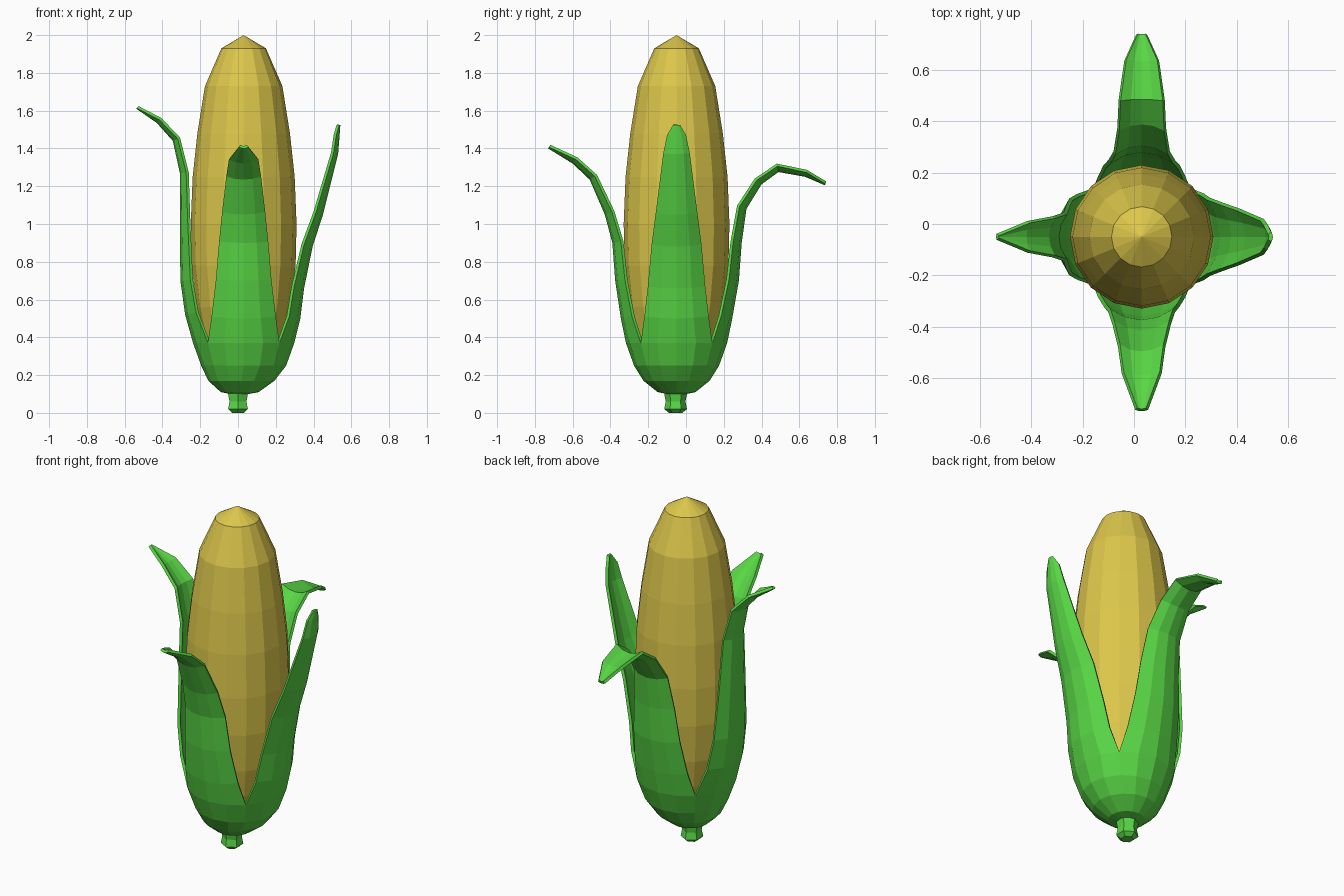
import bpy, bmesh
from math import sin, cos, asin, pi, radians
from mathutils import Vector

if "Cube" in bpy.data.objects:
    bpy.data.objects.remove(bpy.data.objects["Cube"])

CX, CY = 0.03, -0.05


def material(name, rgb):
    m = bpy.data.materials.new(name)
    m.diffuse_color = (*rgb, 1)
    m.use_nodes = True
    m.node_tree.nodes["Principled BSDF"].inputs["Base Color"].default_value = m.diffuse_color
    return m


def add_object(name, bm, mat):
    me = bpy.data.meshes.new(name)
    bm.to_mesh(me)
    bm.free()
    ob = bpy.data.objects.new(name, me)
    bpy.context.collection.objects.link(ob)
    me.materials.append(mat)
    return ob


def lathe(name, profile, sides, centre, mat, turn=0):
    """Closed surface of revolution from (radius, height) pairs."""
    bm = bmesh.new()
    rings = [[bm.verts.new((centre[0] + r * cos(turn + 2 * pi * i / sides),
                            centre[1] + r * sin(turn + 2 * pi * i / sides), z))
              for i in range(sides)] for r, z in profile]
    for a, b in zip(rings, rings[1:]):
        for i in range(sides):
            j = (i + 1) % sides
            bm.faces.new((a[i], a[j], b[j], b[i]))
    bm.faces.new(rings[0][::-1])
    bm.faces.new(rings[-1])
    bmesh.ops.remove_doubles(bm, verts=bm.verts, dist=0.0005)
    return add_object(name, bm, mat)


yellow = material("corn_yellow", (0.72, 0.57, 0.07))
green = material("husk_green", (0.10, 0.68, 0.06))

# Cob
lathe("cob", [(0.08, 0.16), (0.17, 0.28), (0.215, 0.40), (0.25, 0.56), (0.275, 0.78),
              (0.28, 1.0), (0.27, 1.25), (0.245, 1.48), (0.205, 1.73),
              (0.118, 1.93), (0.0, 2.0)], 16, (CX, CY), yellow)

# Stalk
lathe("stalk", [(0.035, 0.0), (0.06, 0.02), (0.052, 0.06), (0.06, 0.10), (0.055, 0.14)],
      6, (0.0, -0.055), green, pi / 6)

# Husk: shared cup rows (distance, height), then each leaf (distance, height, half width)
CUP = [(0.05, 0.10), (0.10, 0.11), (0.175, 0.17), (0.225, 0.25), (0.268, 0.37)]
LEAVES = {
    0: [(0.30, 0.50, 0.17), (0.32, 0.66, 0.152), (0.365, 0.88, 0.132), (0.42, 1.05, 0.11),
        (0.50, 1.37, 0.07), (0.508, 1.47, 0.05), (0.512, 1.525, 0.018)],
    90: [(0.295, 0.50, 0.17), (0.33, 0.70, 0.15), (0.345, 0.90, 0.13), (0.37, 1.08, 0.11),
         (0.45, 1.21, 0.095), (0.54, 1.275, 0.09), (0.68, 1.25, 0.068), (0.785, 1.205, 0.022)],
    180: [(0.31, 0.52, 0.167), (0.335, 0.70, 0.15), (0.338, 1.0, 0.12), (0.338, 1.27, 0.095),
          (0.375, 1.44, 0.08), (0.46, 1.535, 0.062), (0.568, 1.61, 0.012)],
    270: [(0.295, 0.50, 0.17), (0.325, 0.70, 0.147), (0.34, 0.90, 0.13), (0.38, 1.05, 0.114),
          (0.46, 1.235, 0.092), (0.55, 1.32, 0.078), (0.68, 1.40, 0.025)],
}
COLS = 4


def leaf_rows(angle, leaf):
    """Rows of points that cup round the cob low down and curl about the leaf's spine above."""
    out = Vector((cos(angle), sin(angle), 0))
    side = Vector((-sin(angle), cos(angle), 0))
    rows = []
    for d, z in CUP:
        k = min(1, max(0.2, (z - 0.05) / 0.2))
        c = Vector((CX * k, CY, z))
        rows.append([c + d * (cos(a) * out + sin(a) * side)
                     for a in (pi / 2 * (i / COLS - 0.5) for i in range(COLS + 1))])
    path = [CUP[-1]] + [p[:2] for p in leaf]
    for n, (d, z, w) in enumerate(leaf, 1):
        p, q = path[n - 1], path[min(n + 1, len(path) - 1)]
        tangent = Vector((q[0] - p[0], q[1] - p[1])).normalized()
        inward = -tangent.y * out + tangent.x * Vector((0, 0, 1))
        spine = Vector((CX, CY, z)) + d * out
        radius = min(d, 1.6 * w)
        spread = asin(w / radius)
        rows.append([spine + radius * (sin(a) * side + (1 - cos(a)) * inward)
                     for a in (spread * (2 * i / COLS - 1) for i in range(COLS + 1))])
    return rows


bm = bmesh.new()
for deg, leaf in LEAVES.items():
    grid = [[bm.verts.new(p) for p in row] for row in leaf_rows(radians(deg), leaf)]
    for a, b in zip(grid, grid[1:]):
        for i in range(COLS):
            bm.faces.new((a[i], a[i + 1], b[i + 1], b[i]))
bmesh.ops.remove_doubles(bm, verts=bm.verts, dist=0.0005)
husk = add_object("husk", bm, green)
shell = husk.modifiers.new("thickness", 'SOLIDIFY')
shell.thickness = 0.016
shell.offset = -1
